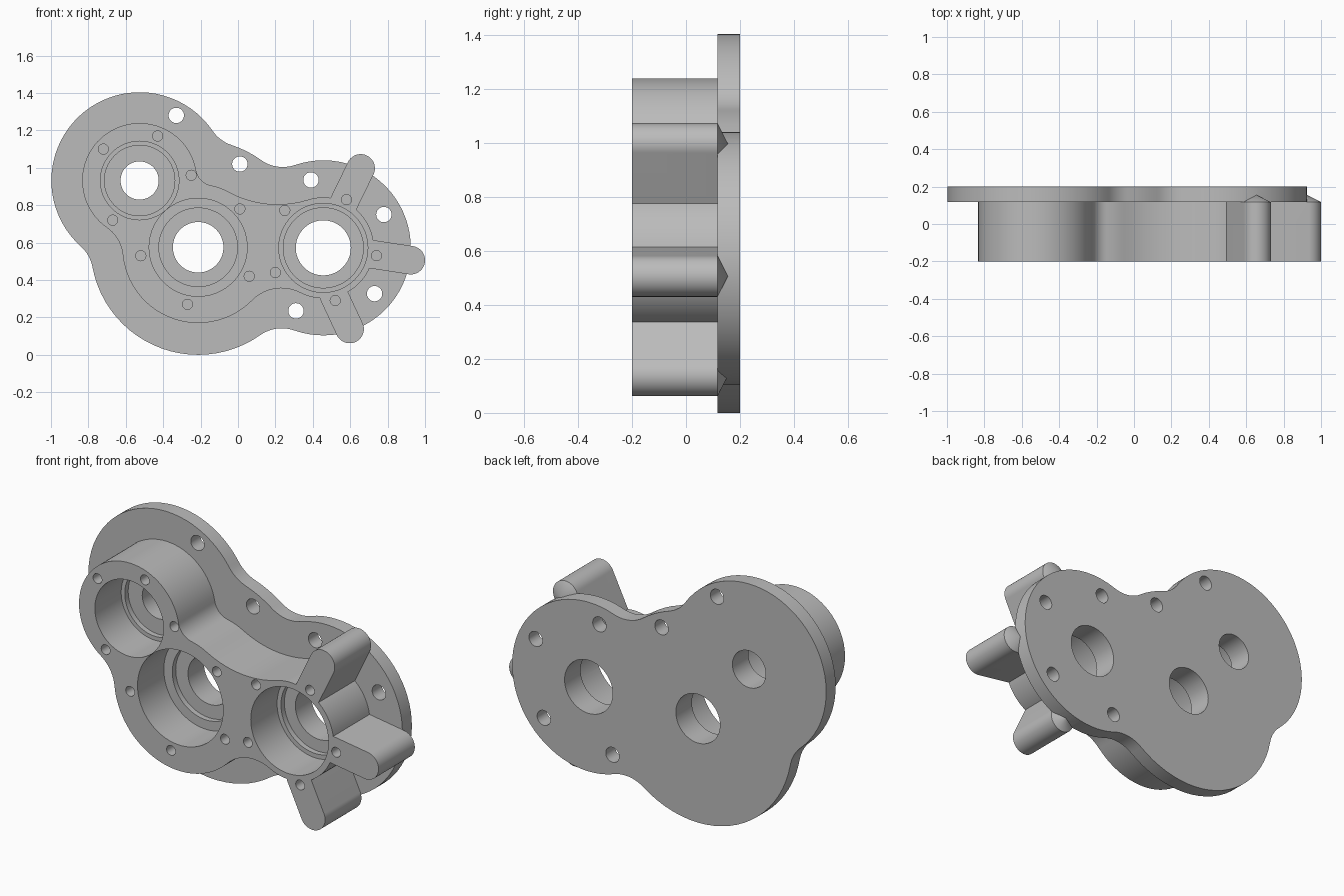
import bpy, bmesh
from math import atan2, cos, sin, pi, hypot, sqrt, radians, ceil

if "Cube" in bpy.data.objects:
    bpy.data.objects.remove(bpy.data.objects["Cube"], do_unlink=True)

metal = bpy.data.materials.new("plain grey metal")
metal.use_nodes = True
grey = (0.5, 0.5, 0.5, 1)
metal.diffuse_color = grey
metal.node_tree.nodes["Principled BSDF"].inputs["Base Color"].default_value = grey

FRONT, SEAT, BACK = -0.2, 0.117, 0.2


def loft(name, rings, cap_end=True):
    """Closed solid through a list of rings of (x, y, z) points."""
    bm = bmesh.new()
    loops = [[bm.verts.new(p) for p in ring] for ring in rings]
    n = len(loops[0])
    for a, b in zip(loops, loops[1:]):
        for i in range(n):
            j = (i + 1) % n
            bm.faces.new((a[i], a[j], b[j], b[i]))
    bm.faces.new(loops[0])
    if cap_end:
        bm.faces.new(loops[-1])
    bmesh.ops.remove_doubles(bm, verts=bm.verts[:], dist=1e-5)
    bmesh.ops.recalc_face_normals(bm, faces=bm.faces[:])
    mesh = bpy.data.meshes.new(name)
    bm.to_mesh(mesh)
    bm.free()
    mesh.materials.append(metal)
    obj = bpy.data.objects.new(name, mesh)
    bpy.context.collection.objects.link(obj)
    return obj


def prism(name, outline, y0, y1):
    return loft(name, [[(x, y, z) for x, z in outline] for y in (y0, y1)])


def arc(cx, cz, r, a0, a1):
    n = max(3, ceil(abs(a1 - a0) / radians(5)))
    angles = [a0 + (a1 - a0) * i / n for i in range(n)]
    return [(cx + r * cos(a), cz + r * sin(a)) for a in angles]


def blended_outline(discs, fillets):
    """Counter-clockwise outline round the discs, joined by concave fillets."""
    count = len(discs)
    centres = []
    for i, f in enumerate(fillets):
        (px, pz, pr), (qx, qz, qr) = discs[i], discs[(i + 1) % count]
        d = hypot(qx - px, qz - pz)
        ux, uz = (qx - px) / d, (qz - pz) / d
        along = (d * d + (pr + f) ** 2 - (qr + f) ** 2) / (2 * d)
        out = sqrt((pr + f) ** 2 - along ** 2)
        centres.append((px + ux * along + uz * out, pz + uz * along - ux * out))
    points = []
    for i, (x, z, r) in enumerate(discs):
        (bx, bz), (kx, kz) = centres[i - 1], centres[i]
        nx, nz, _ = discs[(i + 1) % count]
        start, end = atan2(bz - z, bx - x), atan2(kz - z, kx - x)
        points += arc(x, z, r, start, start + (end - start) % (2 * pi))
        start, end = atan2(z - kz, x - kx), atan2(nz - kz, nx - kx)
        points += arc(kx, kz, fillets[i], start, start - (start - end) % (2 * pi))
    return points


def arm(name, root, tip, r):
    """Round-ended arm whose back tapers to a ridge."""
    a = atan2(tip[1] - root[1], tip[0] - root[0])
    ends = [(tip, a - pi / 2), (root, a + pi / 2)]
    side, ridge = [], []
    for (cx, cz), start in ends:
        half = arc(cx, cz, r, start, start + pi)
        half.append((cx + r * cos(start + pi), cz + r * sin(start + pi)))
        side += half
        ridge += [(cx, cz)] * len(half)
    layers = [(side, FRONT), (side, SEAT), (ridge, SEAT + 0.038)]
    return loft(name, [[(x, y, z) for x, z in pts] for pts, y in layers], False)


def stepped_cutter(name, x, z, steps):
    """Round cutter from (radius, y) steps."""
    return loft(name, [[(px, y, pz) for px, pz in arc(x, z, r, 0, 2 * pi)]
                       for r, y in steps])


def combine(target, other, operation):
    mod = target.modifiers.new(operation.lower(), "BOOLEAN")
    mod.operation, mod.solver, mod.object = operation, "EXACT", other
    bpy.context.view_layer.objects.active = target
    bpy.ops.object.modifier_apply(modifier=mod.name)
    bpy.data.objects.remove(other, do_unlink=True)


# Three shaft centres
upper, middle, right = (-0.526, 0.932), (-0.213, 0.575), (0.456, 0.572)

# Mounting plate and raised boss
plate_discs = [(*right, 0.468), (*middle, 0.575), (*upper, 0.472), (*middle, 0.575)]
boss_discs = [(*right, 0.27), (*middle, 0.338), (*upper, 0.307), (*middle, 0.405)]
housing = prism("gear_housing", blended_outline(plate_discs, [0.2] * 4), SEAT, BACK)
boss = prism("boss", blended_outline(boss_discs, [0.55, 0.1, 0.2, 0.22]), FRONT, 0.16)
combine(housing, boss, "UNION")

# Support arms
for root, tip in [((0.555, 0.79), (0.656, 0.997)),
                  ((0.70, 0.54), (0.924, 0.506)),
                  ((0.512, 0.32), (0.597, 0.138))]:
    combine(housing, arm("arm", root, tip, 0.076), "UNION")

# Stepped bearing bores
for centre, bore, recess, hole in [(upper, 0.21, 0.188, 0.102),
                                   (middle, 0.262, 0.21, 0.135),
                                   (right, 0.238, 0.214, 0.147)]:
    steps = [(bore, -0.3), (bore, 0.03), (recess, 0.03),
             (recess, 0.06), (hole, 0.06), (hole, 0.3)]
    combine(housing, stepped_cutter("bore_cutter", *centre, steps), "DIFFERENCE")

# Blind screw holes in the boss
screws = [(-0.72, 1.10), (-0.43, 1.17), (-0.25, 0.96), (-0.67, 0.72),
          (0.01, 0.78), (-0.52, 0.53), (-0.27, 0.27), (0.06, 0.42),
          (0.25, 0.772), (0.58, 0.83), (0.74, 0.53), (0.52, 0.29), (0.20, 0.44)]
for x, z in screws:
    cutter = stepped_cutter("screw_cutter", x, z, [(0.027, -0.3), (0.027, -0.05)])
    combine(housing, cutter, "DIFFERENCE")

# Through holes in the plate
for x, z in [(-0.33, 1.28), (0.01, 1.02), (0.39, 0.935),
             (0.78, 0.75), (0.73, 0.327), (0.31, 0.235)]:
    cutter = stepped_cutter("bolt_cutter", x, z, [(0.041, 0), (0.041, 0.3)])
    combine(housing, cutter, "DIFFERENCE")

# Smooth walls with crisp rims
bpy.ops.object.select_all(action="DESELECT")
housing.select_set(True)
bpy.context.view_layer.objects.active = housing
bpy.ops.object.shade_smooth_by_angle(angle=radians(25))
